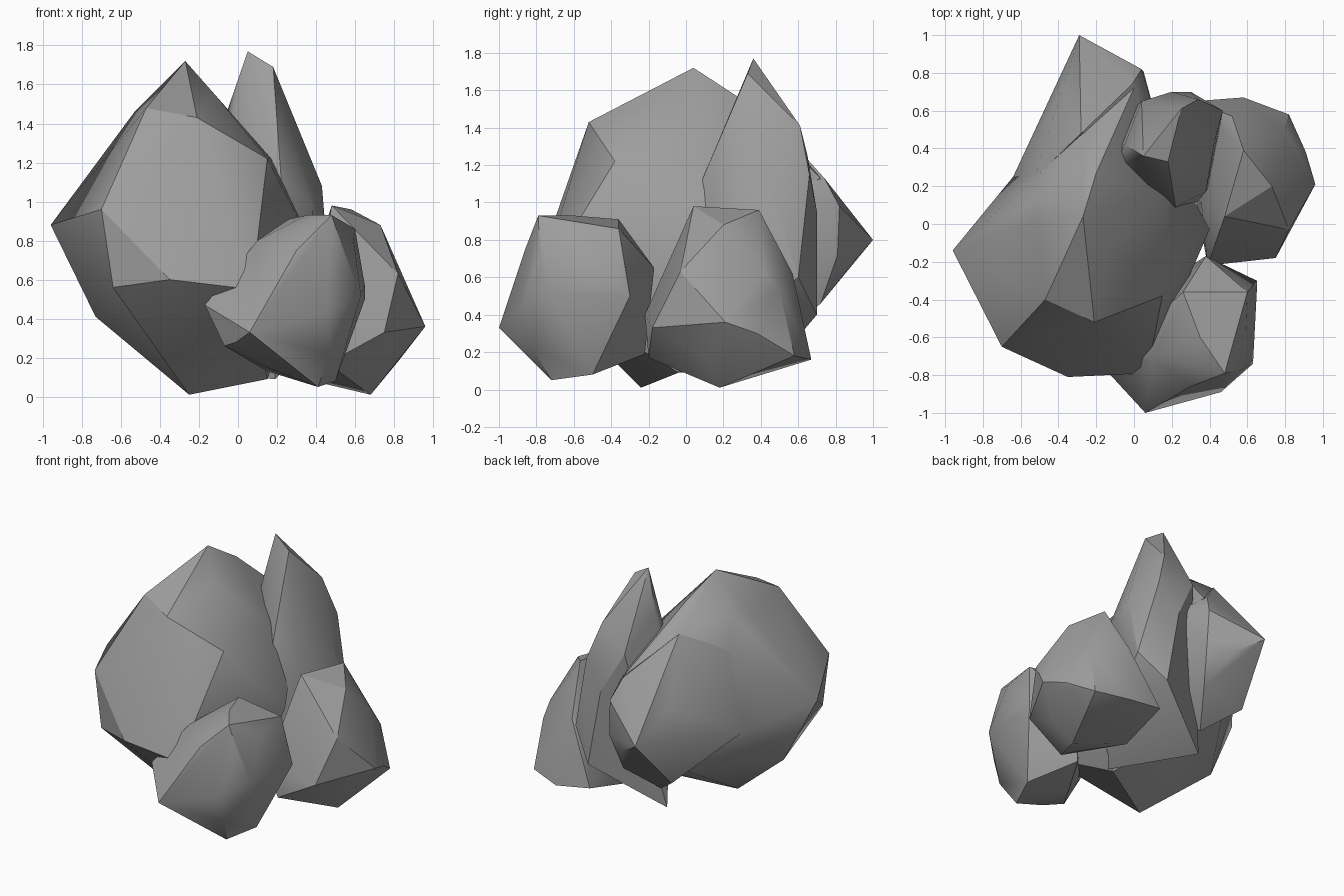
import bpy, bmesh, math

stone = bpy.data.materials.new("grey stone")
stone.diffuse_color = (0.34, 0.34, 0.34, 1)


def rock(name, corners):
    """Faceted boulder: convex hull around a few corner points."""
    bm = bmesh.new()
    for c in corners:
        bm.verts.new(c)
    bmesh.ops.convex_hull(bm, input=list(bm.verts))
    bmesh.ops.delete(bm, geom=[v for v in bm.verts if not v.link_faces], context='VERTS')
    bmesh.ops.recalc_face_normals(bm, faces=list(bm.faces))
    mesh = bpy.data.meshes.new(name)
    bm.to_mesh(mesh)
    bm.free()
    mesh.materials.append(stone)
    obj = bpy.data.objects.new(name, mesh)
    bpy.context.collection.objects.link(obj)
    bpy.ops.object.select_all(action='DESELECT')
    obj.select_set(True)
    bpy.context.view_layer.objects.active = obj
    bpy.ops.object.shade_smooth_by_angle(angle=math.radians(30))


# main boulder, leaning to the left, its top sloping down to the back
rock("large_boulder", [
    (-.27, .04, 1.72), (-.12, -.12, 1.55), (-.20, .27, 1.57),
    (-.47, -.40, 1.48), (-.21, -.52, 1.43), (.15, -.38, 1.22), (.17, .16, 1.22),
    (-.53, .02, 1.46), (-.48, .15, 1.49), (-.52, .25, 1.31), (-.96, -.14, .88),
    (-.64, .25, .72), (-.70, -.65, .96), (-.64, -.66, .56), (-.73, -.08, .41),
    (-.35, -.81, .60), (.07, -.79, .55), (.40, -.03, .74), (-.25, -.24, .01),
    (.15, -.04, .09), (.15, .25, .60), (-.28, .47, 1.42), (0, .72, 1.13),
    (-.34, .50, .45)])

# wedge pointing to the back
rock("back_boulder", [
    (-.29, 1.0, .80), (.04, .82, .98), (-.01, .74, 1.13), (.05, .81, .72),
    (-.28, .48, 1.42), (-.53, .24, 1.28), (-.64, .25, .72), (-.36, .68, .43),
    (-.37, .74, 1.0), (-.18, .84, .98), (-.12, .90, .69), (-.14, .80, .56),
    (0, .72, .46), (-.15, .50, .27), (.12, .55, 1.05), (0, .1, .6)])

# tall narrow spire
rock("tall_spire", [
    (.05, .36, 1.77), (.18, .33, 1.69), (-.05, .42, 1.48), (.25, .61, 1.41),
    (.06, .54, 1.45), (.04, .65, 1.25), (-.10, .30, 1.12), (.22, .09, 1.13),
    (.08, .13, 1.05), (.34, .66, 1.15), (.43, .45, 1.08), (.38, .17, .97),
    (.20, .70, .95), (.47, .60, .60), (.30, .70, .40), (-.17, .46, .12),
    (.19, -.04, .09), (.40, .20, .30)])

# small front boulder
rock("front_boulder", [
    (.06, -1.0, .33), (.46, -.89, .43), (.63, -.74, .52), (.65, -.36, .57),
    (.65, -.30, .50), (.48, -.79, .93), (.26, -.36, .91), (.60, -.36, .86),
    (.55, -.78, .72), (.59, -.60, .82), (.10, -.70, .80), (.30, -.86, .75),
    (.35, -.60, .93), (-.17, -.75, .47), (-.07, -.80, .26), (-.01, -.89, .28),
    (.15, -.76, .15), (.47, -.82, .22), (.15, -.50, .13), (.41, -.72, .05),
    (.50, -.50, .08), (.38, -.17, .65), (.30, -.22, .19)])

# right boulder
rock("right_boulder", [
    (.48, .04, .98), (.58, .39, .96), (.73, .20, .88), (.82, -.03, .63),
    (.80, .42, .63), (.80, .50, .53), (.52, .57, .62), (.39, -.22, .40),
    (.75, -.18, .33), (.96, .21, .36), (.91, .38, .30), (.82, .58, .18),
    (.58, .67, .16), (.32, .65, .20), (.79, .12, .15), (.68, .18, .01),
    (.30, .28, .10), (.46, -.20, .17), (.50, -.02, .10), (.36, .08, .60)])
